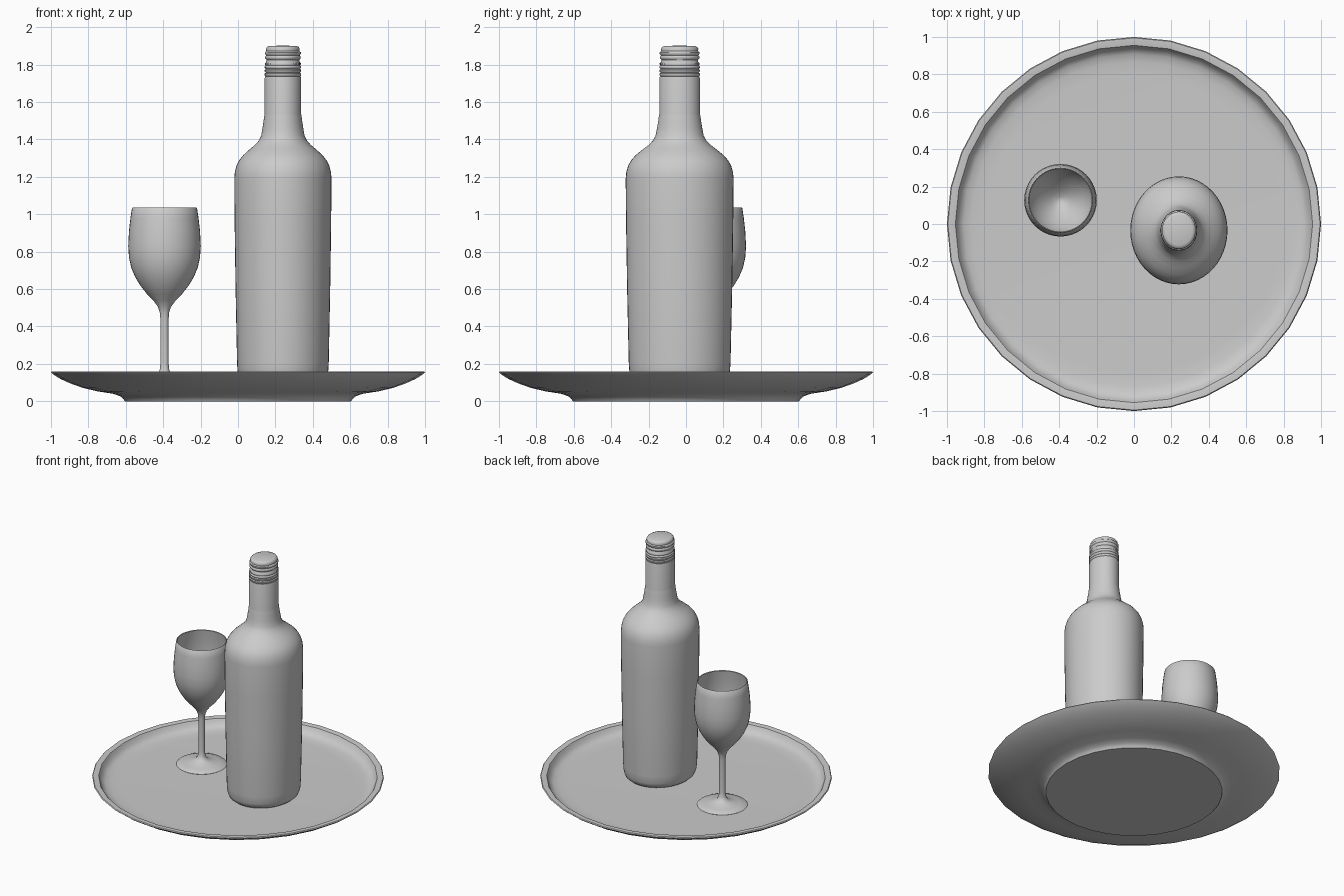
import bpy, bmesh, math


def lathe(name, profile, sides, loc=(0, 0), stretch=1.0, angle=40, knurl=None):
    """Spin an (r, z) profile round z; knurl = (z_low, z_high, depth) notches alternate columns."""
    bm = bmesh.new()
    rings = []
    for r, z in profile:
        if r == 0:
            rings.append([bm.verts.new((0, 0, z))] * sides)
            continue
        ring = []
        for i in range(sides):
            a = 2 * math.pi * i / sides
            rr = r
            if knurl and knurl[0] < z < knurl[1] and i % 2:
                rr -= knurl[2]
            ring.append(bm.verts.new((rr * math.cos(a), rr * math.sin(a) * stretch, z)))
        rings.append(ring)
    for lo, hi in zip(rings, rings[1:]):
        for i in range(sides):
            j = (i + 1) % sides
            quad = (lo[i], lo[j], hi[j], hi[i])
            bm.faces.new(list(dict.fromkeys(quad)))
    bmesh.ops.recalc_face_normals(bm, faces=bm.faces[:])
    mesh = bpy.data.meshes.new(name)
    bm.to_mesh(mesh)
    bm.free()
    ob = bpy.data.objects.new(name, mesh)
    bpy.context.collection.objects.link(ob)
    ob.location = (loc[0], loc[1], 0)
    bpy.ops.object.select_all(action='DESELECT')
    ob.select_set(True)
    bpy.context.view_layer.objects.active = ob
    bpy.ops.object.shade_smooth_by_angle(angle=math.radians(angle))
    return ob


FLOOR = 0.097

# Round tray: foot, flared underside, rolled rim, shallow floor
lathe("tray", [
    (0, 0), (0.605, 0), (0.612, 0.012), (0.63, 0.027), (0.67, 0.041), (0.75, 0.053),
    (0.83, 0.072), (0.90, 0.097), (0.95, 0.12), (0.985, 0.142), (1.0, 0.154),
    (0.995, 0.16), (0.975, 0.16), (0.955, 0.157), (0.947, 0.145), (0.935, 0.122),
    (0.91, 0.107), (0.87, 0.099), (0.80, FLOOR), (0, FLOOR)], 32)

# Bottle: slightly oval, with shoulder and neck sleeve
BOTTLE = (0.24, -0.034)
lathe("bottle", [
    (0, FLOOR), (0.19, FLOOR), (0.215, 0.103), (0.232, 0.118), (0.241, 0.145),
    (0.245, 0.2), (0.253, 0.6), (0.258, 0.95), (0.260, 1.19), (0.257, 1.225),
    (0.248, 1.26), (0.234, 1.288), (0.212, 1.316), (0.18, 1.345), (0.15, 1.37),
    (0.128, 1.395), (0.116, 1.42), (0.109, 1.46), (0.103, 1.50), (0.100, 1.525),
    (0.098, 1.535), (0.098, 1.725), (0.095, 1.736), (0.088, 1.738), (0, 1.738)],
    48, BOTTLE, 1.11)

# Screw cap: ribbed collar, knurled band, thread grooves, domed top
lathe("bottle_cap", [
    (0, 1.735), (0.090, 1.735), (0.097, 1.742), (0.097, 1.752), (0.091, 1.757),
    (0.097, 1.763), (0.097, 1.772), (0.091, 1.777), (0.097, 1.783), (0.097, 1.791),
    (0.092, 1.796), (0.096, 1.800), (0.096, 1.808), (0.090, 1.813), (0.088, 1.826),
    (0.095, 1.834), (0.095, 1.842), (0.090, 1.850), (0.096, 1.858), (0.096, 1.866),
    (0.089, 1.872), (0.090, 1.885), (0.084, 1.895), (0.072, 1.90), (0, 1.902)],
    96, BOTTLE, 1.11, 50, (1.798, 1.81, 0.005))

# Wine glass: foot, stem, hollow bowl
lathe("wine_glass", [
    (0, FLOOR), (0.168, FLOOR), (0.173, 0.101), (0.168, 0.106), (0.12, 0.114),
    (0.07, 0.126), (0.038, 0.142), (0.026, 0.165), (0.022, 0.20), (0.022, 0.44),
    (0.025, 0.475), (0.035, 0.505), (0.06, 0.54), (0.095, 0.575), (0.13, 0.62),
    (0.157, 0.665), (0.178, 0.715), (0.190, 0.77), (0.194, 0.83), (0.190, 0.91),
    (0.182, 0.98), (0.174, 1.033), (0.171, 1.036), (0.167, 1.033), (0.175, 0.98),
    (0.182, 0.91), (0.186, 0.83), (0.182, 0.77), (0.170, 0.72), (0.149, 0.672),
    (0.122, 0.63), (0.086, 0.588), (0.05, 0.555), (0.02, 0.535), (0, 0.53)],
    40, (-0.393, 0.127))
